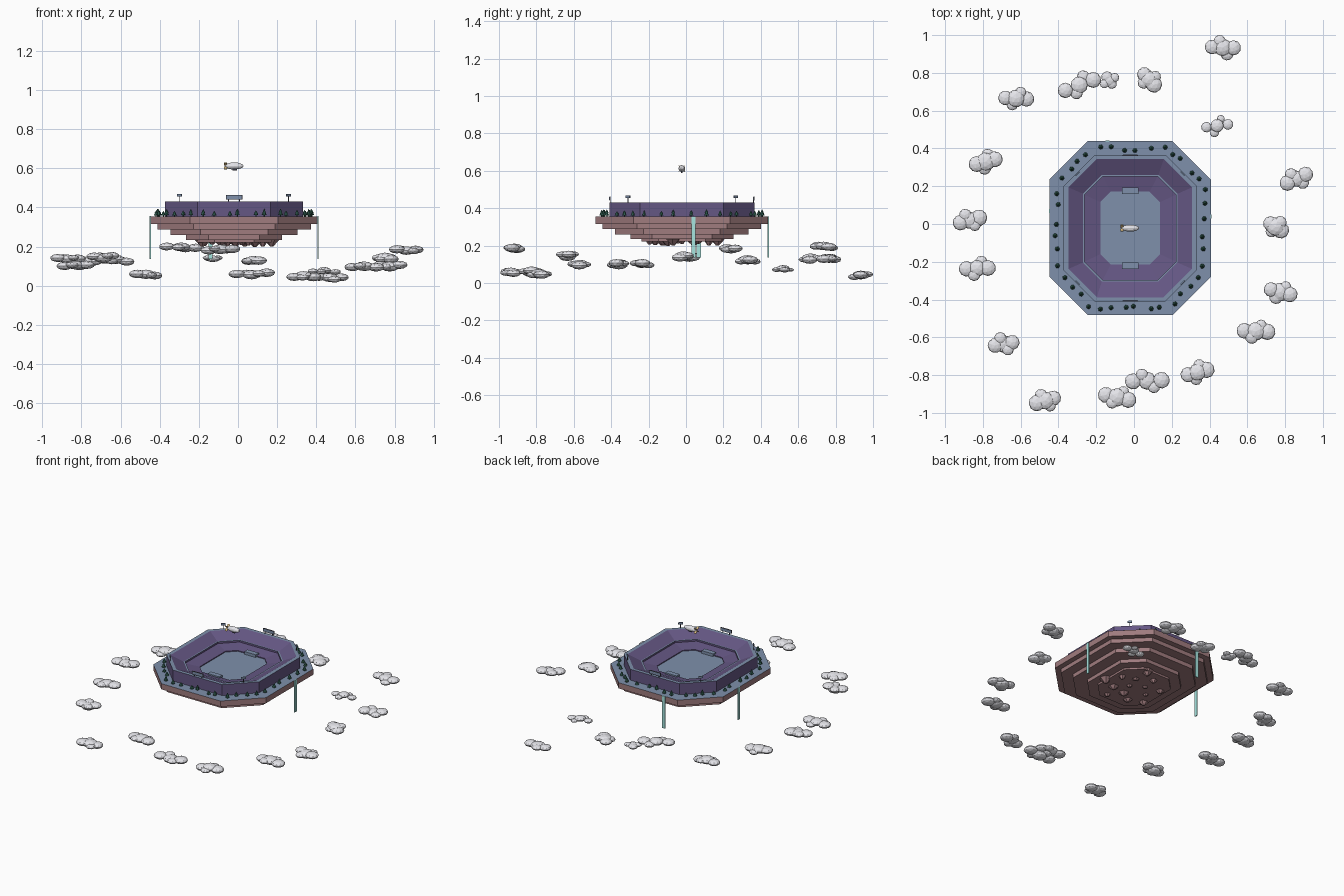
import bpy, bmesh, math, random
from mathutils import Matrix, Vector

if "Cube" in bpy.data.objects:
    bpy.data.objects.remove(bpy.data.objects["Cube"])

random.seed(4)
CX, CY = -0.02, -0.022


def mat(name, c):
    m = bpy.data.materials.new(name)
    m.diffuse_color = (*c, 1)
    m.use_nodes = True
    m.node_tree.nodes["Principled BSDF"].inputs["Base Color"].default_value = m.diffuse_color
    return m


BLUE = mat("blue_deck", (.21, .28, .41))
PURPLE = mat("purple_stand", (.13, .095, .23))
ROCK = mat("mauve_rock", (.35, .2, .21))
GREEN = mat("dark_green", (.03, .11, .08))
WHITE = mat("cloud_white", (.78, .78, .82))
WATER = mat("water", (.38, .78, .74))
TAN = mat("tan", (.7, .5, .22))
DARK = mat("dark_grey", (.07, .07, .1))


def finish(bm, name, mats):
    me = bpy.data.meshes.new(name)
    bm.to_mesh(me)
    bm.free()
    for m in mats:
        me.materials.append(m)
    ob = bpy.data.objects.new(name, me)
    bpy.context.collection.objects.link(ob)
    return ob


def octagon(hx, hy, c, z=0):
    q = [(hx, hy - c), (hx - c, hy)]
    pts = q + [(-x, y) for x, y in q[::-1]]
    pts += [(-x, -y) for x, y in pts]
    return [Vector((CX + x, CY + y, z)) for x, y in pts]


def loft(name, rings, bands, mats, bottom=True):
    """Octagonal rings (hx, hy, chamfer, z) joined; bands gives material per band, last one for the cap."""
    bm = bmesh.new()
    loops = [[bm.verts.new(p) for p in octagon(*r)] for r in rings]
    for a, b, mi in zip(loops, loops[1:], bands):
        for i in range(8):
            j = (i + 1) % 8
            bm.faces.new((a[i], a[j], b[j], b[i])).material_index = mi
    bm.faces.new(loops[-1]).material_index = bands[-1]
    if bottom:
        bm.faces.new(loops[0][::-1])
    return finish(bm, name, mats)


def add_box(bm, loc, size, rot=0):
    bmesh.ops.create_cube(bm, size=1, matrix=Matrix.Translation(loc) @ Matrix.Rotation(rot, 4, 'Z')
                          @ Matrix.Diagonal((*size, 1)))


def box(name, loc, size, m, rot=0):
    bm = bmesh.new()
    add_box(bm, loc, size, rot)
    return finish(bm, name, [m])


def add_cone(bm, loc, r1, r2, h, seg):
    bmesh.ops.create_cone(bm, cap_ends=True, segments=seg, radius1=r1, radius2=r2, depth=h,
                          matrix=Matrix.Translation((loc[0], loc[1], loc[2] + h / 2))
                          @ Matrix.Rotation(random.uniform(0, 6), 4, 'Z'))


# Island: stepped octagonal slabs with a blue deck on top
steps = [(.19, .215, .222, .237), (.245, .275, .235, .262), (.325, .357, .26, .29),
         (.392, .424, .288, .318)]
for n, (hx, hy, z0, z1) in enumerate(steps):
    c = .2 * hx / .427
    loft(f"rock_step_{n}", [(hx, hy, c, z0), (hx, hy, c, z1)], [0, 0], [ROCK])
loft("island_slab", [(.427, .461, .203, .316), (.427, .461, .203, .355)], [0, 1], [ROCK, BLUE])

# Hanging rocks under the island
bm = bmesh.new()
for i in range(14):
    a = i * 2.4
    d = math.sqrt((i + .5) / 14)
    h = random.uniform(.025, .04)
    add_cone(bm, (CX + .2 * d * math.cos(a), CY + .22 * d * math.sin(a), .238 - h), .008,
             random.uniform(.03, .055), h, 6)
finish(bm, "hanging_rocks", [ROCK])

# Stadium: outer wall, rim, two seating tiers and field
loft("stadium_bowl",
     [(.352, .388, .165, .355), (.352, .388, .165, .43), (.327, .366, .15, .43),
      (.25, .282, .1, .393), (.242, .274, .097, .393), (.242, .274, .097, .381),
      (.158, .193, .055, .366), (.158, .193, .055, .36)],
     [0, 1, 0, 1, 0, 0, 0, 1], [PURPLE, BLUE], bottom=False)
for s, n in ((1, "back"), (-1, "front")):
    box(f"{n}_dugout", (CX, CY + s * .198, .369), (.086, .034, .02), BLUE)
    # Scoreboard on two posts above the rim
    box(f"{n}_scoreboard", (CX, CY + s * .385, .452), (.084, .006, .022), DARK)
    box(f"{n}_scoreboard_screen", (CX, CY + s * .385, .452), (.076, .008, .017), BLUE)
    for t in (-1, 1):
        box(f"{n}_scoreboard_post", (CX + t * .028, CY + s * .383, .436), (.004, .004, .014), DARK)

# Floodlights on the four corners
for sx in (-1, 1):
    for sy in (-1, 1):
        x, y = CX + sx * .278, CY + sy * .288
        box("floodlight_pole", (x, y, .442), (.004, .004, .03), DARK)
        box("floodlight_panel", (x, y, .462), (.03, .006, .014), BLUE, sx * sy * -math.pi / 4)

# Trees around the deck
bm = bmesh.new()
ring = octagon(.39, .423, .188)
for i in range(8):
    a, b = ring[i], ring[(i + 1) % 8]
    n = 4 if i % 2 == 0 else 6
    for k in range(n):
        p = a.lerp(b, (k + .5 + random.uniform(-.25, .25)) / n)
        p = p + (Vector((CX, CY, 0)) - p) * random.uniform(-.025, .03)
        h = random.uniform(.028, .042)
        add_cone(bm, (p.x, p.y, .354), .003, .003, h * .3, 5)
        add_cone(bm, (p.x, p.y, .354 + h * .2), .013, .004, h * .45, 6)
        add_cone(bm, (p.x, p.y, .354 + h * .5), .01, 0, h * .5, 6)
finish(bm, "trees", [GREEN])

# Waterfalls over the edge
for n, x, y, sx, sy in (("right", .408, .04, .006, .022), ("left", -.448, .068, .006, .022),
                        ("back", -.14, .44, .022, .006)):
    box(f"{n}_waterfall", (x, y, .246), (sx, sy, .22), WATER)

# Airship: hull, gondola and tail fins
bm = bmesh.new()
bmesh.ops.create_uvsphere(bm, u_segments=12, v_segments=8, radius=1,
                          matrix=Matrix.Translation((CX, CY, .612)) @ Matrix.Diagonal((.048, .018, .018, 1))
                          @ Matrix.Rotation(math.pi / 2, 4, 'Y'))
finish(bm, "airship_hull", [WHITE])
box("airship_gondola", (CX + .003, CY, .593), (.022, .009, .008), DARK)
bm = bmesh.new()
for k in range(4):
    a = math.pi / 4 + k * math.pi / 2
    p = Vector((CX - .044, CY + .014 * math.cos(a), .612 + .014 * math.sin(a)))
    bmesh.ops.create_cube(bm, size=1, matrix=Matrix.Translation(p) @ Matrix.Rotation(a, 4, 'X')
                          @ Matrix.Diagonal((.016, .02, .003, 1)))
finish(bm, "airship_fins", [TAN])

# Clouds: centre x, y, z and long half axis dx, dy
clouds = [(.47, .935, .038, .055, -.01), (.08, .765, .125, .03, -.02), (-.13, .76, .14, .005, -.02),
          (-.29, .735, .193, .07, .035), (-.625, .665, .127, .055, .005), (-.785, .33, .12, .045, .02),
          (-.87, .02, .14, .05, .005), (-.83, -.235, .1, .055, .01), (-.69, -.635, .147, .045, 0),
          (-.47, -.935, .057, .045, .005), (-.09, -.918, .185, .06, -.005), (.07, -.83, .062, .075, -.005),
          (.335, -.785, .045, .045, .02), (.645, -.568, .097, .06, .005), (.775, -.36, .1, .05, -.005),
          (.75, -.015, .14, .03, -.01), (.86, .24, .183, .05, .015), (.44, .52, .075, .055, .015)]
for n, (x, y, z, dx, dy) in enumerate(clouds):
    bm = bmesh.new()
    perp = Vector((-dy, dx)).normalized() * random.choice((-1, 1))
    small = .7 if n in (2, 17) else 1
    for t, off, r in ((-1, -.008, .041), (0, 0, .047), (1, .008, .041), (-.4, .03, .034), (.5, -.03, .032)):
        r *= small * random.uniform(.92, 1.08)
        p = (x + t * dx + perp.x * off, y + t * dy + perp.y * off, z + random.uniform(-.006, .008))
        bmesh.ops.create_icosphere(bm, subdivisions=2, radius=r, matrix=Matrix.Translation(p)
                                   @ Matrix.Rotation(random.uniform(0, 6), 4, 'Z')
                                   @ Matrix.Diagonal((1, 1, .5, 1)))
    finish(bm, f"cloud_{n}", [WHITE])
